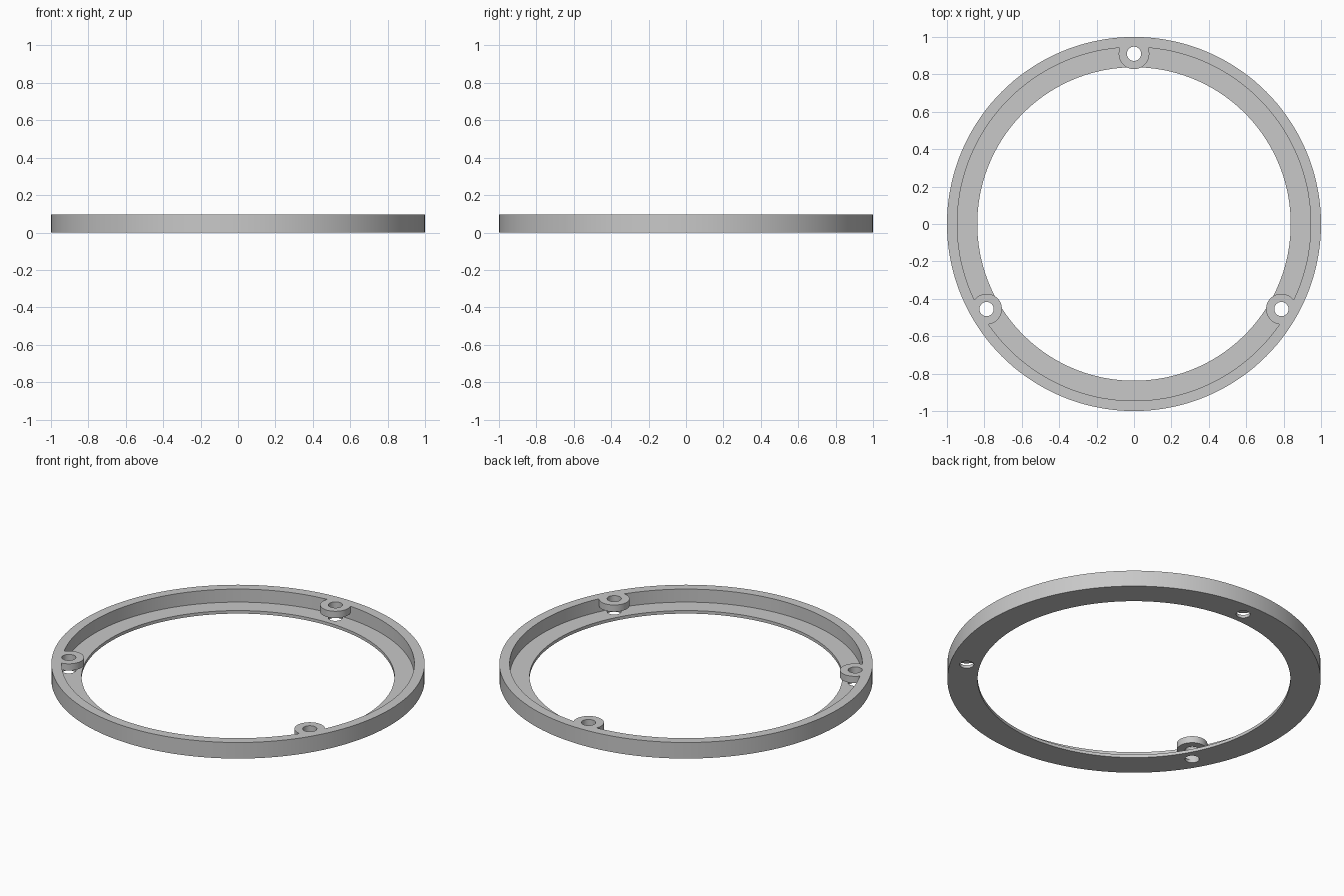
import bpy
import bmesh
from math import radians, cos, sin, tau

if "Cube" in bpy.data.objects:
    bpy.data.objects.remove(bpy.data.objects["Cube"], do_unlink=True)

HEIGHT = 0.095
FLANGE = 0.018
TAB_BOTTOM = 0.055
TAB_RADIUS, HOLE_RADIUS, BOLT_CIRCLE = 0.082, 0.038, 0.91
SEGMENTS = 144

GREY = (0.58, 0.58, 0.58, 1)
grey = bpy.data.materials.new("plain grey")
grey.use_nodes = True
grey.diffuse_color = GREY
grey.node_tree.nodes["Principled BSDF"].inputs["Base Color"].default_value = GREY


def lathe(name, profile):
    """Revolve a closed (radius, z) profile around the z axis."""
    bm = bmesh.new()
    loops = [[bm.verts.new((r * cos(tau * i / SEGMENTS), r * sin(tau * i / SEGMENTS), z))
              for r, z in profile] for i in range(SEGMENTS)]
    n = len(profile)
    for i in range(SEGMENTS):
        a, b = loops[i], loops[(i + 1) % SEGMENTS]
        for j in range(n):
            k = (j + 1) % n
            bm.faces.new((a[j], b[j], b[k], a[k]))
    bmesh.ops.recalc_face_normals(bm, faces=bm.faces)
    mesh = bpy.data.meshes.new(name)
    bm.to_mesh(mesh)
    bm.free()
    obj = bpy.data.objects.new(name, mesh)
    bpy.context.collection.objects.link(obj)
    mesh.materials.append(grey)
    return obj


def cylinder(name, angle, radius, bottom, top):
    """Upright cylinder standing on the bolt circle."""
    bpy.ops.mesh.primitive_cylinder_add(
        vertices=48, radius=radius, depth=top - bottom,
        location=(BOLT_CIRCLE * cos(angle), BOLT_CIRCLE * sin(angle), (top + bottom) / 2))
    obj = bpy.context.object
    obj.name = name
    obj.data.materials.append(grey)
    return obj


def combine(target, tool, operation):
    """Apply a boolean and discard the tool."""
    bpy.ops.object.select_all(action="DESELECT")
    bpy.context.view_layer.objects.active = target
    target.select_set(True)
    mod = target.modifiers.new("combine", "BOOLEAN")
    mod.operation, mod.solver, mod.object = operation, "EXACT", tool
    bpy.ops.object.modifier_apply(modifier=mod.name)
    bpy.data.objects.remove(tool, do_unlink=True)


# L-shaped ring: thin floor flange and upright outer wall
ring = lathe("mounting_ring", [(0.838, 0), (1, 0), (1, HEIGHT), (0.945, HEIGHT),
                               (0.945, FLANGE), (0.838, FLANGE)])

# Three screw tabs at the top of the wall, drilled through tab and flange
for degrees in (90, 210, 330):
    angle = radians(degrees)
    combine(ring, cylinder("screw_tab", angle, TAB_RADIUS, TAB_BOTTOM, HEIGHT), "UNION")
    combine(ring, cylinder("screw_hole", angle, HOLE_RADIUS, -0.1, 0.2), "DIFFERENCE")

bpy.ops.object.shade_smooth_by_angle(angle=radians(30))
